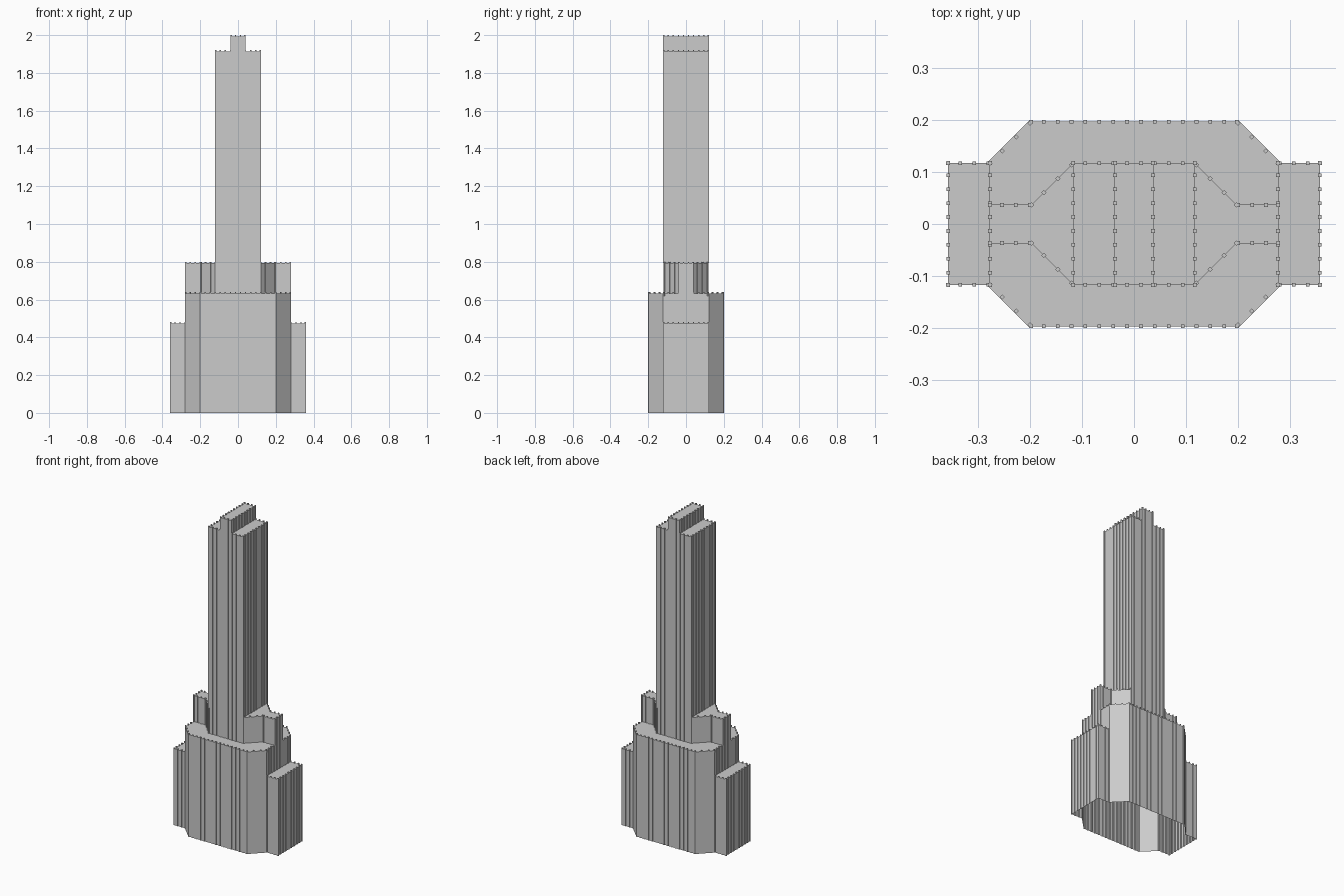
import bpy, bmesh
from mathutils import Vector

if "Cube" in bpy.data.objects:
    bpy.data.objects.remove(bpy.data.objects["Cube"])

# Wall planes sit slightly inside the 0.04 grid; ribs stand proud to the grid line
A, B, C, D, W = 0.037, 0.117, 0.197, 0.277, 0.357
STEP, DROP, HALF = 0.08 / 3, 0.007, 0.0035


def face(bm, pts):
    bm.faces.new([bm.verts.new(p) for p in pts])


def rib(bm, p, u, n, z0, z1):
    # Open-bottomed vertical pilaster that ends in a small tooth above the roof
    ring = [p + u * s * HALF + n * o
            for s, o in ((-1, -0.004), (-1, 0.003), (1, 0.003), (1, -0.004))]
    for i, q in enumerate(ring):
        r = ring[(i + 1) % 4]
        # the back side is only exposed above the roof
        zb = z1 - DROP if i == 3 else z0
        face(bm, [(q.x, q.y, zb), (r.x, r.y, zb), (r.x, r.y, z1), (q.x, q.y, z1)])
    face(bm, [(q.x, q.y, z1) for q in ring])


def ribs(bm, p, q, z0, z1):
    # Ribs follow a shared lattice along the wall's dominant axis
    p, q = Vector(p), Vector(q)
    d = q - p
    u = d.normalized()
    n = Vector((u.y, -u.x))
    ax = 0 if abs(d.x) >= abs(d.y) - 1e-6 else 1
    lo, hi = sorted((p[ax], q[ax]))
    for k in range(-16, 17):
        v = (k + 0.5) * STEP
        if lo - 0.004 < v < hi + 0.004:
            t = min(1, max(0, (v - p[ax]) / d[ax]))
            rib(bm, p + d * t, u, n, z0, z1)


def wall(bm, p, q, z0, z1, ribbed=True):
    a, b = (z0 - DROP if z0 else 0), z1 - DROP
    face(bm, [(*p, a), (*q, a), (*q, b), (*p, b)])
    if ribbed:
        ribs(bm, p, q, a, z1)


def roof(bm, pts, z):
    face(bm, [(x, y, z - DROP) for x, y in pts])


def finish(bm, name):
    # One quarter is modelled, then mirrored left-right and front-back
    me = bpy.data.meshes.new(name)
    bm.to_mesh(me)
    bm.free()
    ob = bpy.data.objects.new(name, me)
    bpy.context.collection.objects.link(ob)
    m = ob.modifiers.new("mirror", 'MIRROR')
    m.use_axis = (True, True, False)
    m.merge_threshold = 0.0001


# Main base block with chamfered corners
bm = bmesh.new()
wall(bm, (0, -C), (C, -C), 0, 0.64)
wall(bm, (0.2, -0.2), (0.28, -0.12), 0, 0.64, False)
ribs(bm, (C, -C), (D, -B), 0.62, 0.64)
wall(bm, (D, -B), (D, -A), 0.48, 0.64)
roof(bm, [(0, -C), (C, -C), (0.2, -0.2), (0.28, -0.12), (D, -B),
          (D, -A), (C, -A), (B, -B), (0, -B)], 0.64)
finish(bm, "base_block")

# Low side wings
bm = bmesh.new()
wall(bm, (D, -B), (W, -B), 0, 0.48)
wall(bm, (W, -B), (W, 0), 0, 0.48)
roof(bm, [(D, -B), (W, -B), (W, 0), (D, 0)], 0.48)
finish(bm, "side_wings")

# Tapering shoulders beside the tower
bm = bmesh.new()
wall(bm, (B, -B), (C, -A), 0.64, 0.8)
wall(bm, (C, -A), (D, -A), 0.64, 0.8)
wall(bm, (D, -A), (D, 0), 0.48, 0.8)
roof(bm, [(B, -B), (C, -A), (D, -A), (D, 0), (B, 0)], 0.8)
finish(bm, "shoulders")

# Tall tower shaft
bm = bmesh.new()
wall(bm, (A, -B), (B, -B), 0.64, 1.92)
wall(bm, (B, -B), (B, 0), 0.8, 1.92)
roof(bm, [(A, -B), (B, -B), (B, 0), (A, 0)], 1.92)
finish(bm, "tower_shaft")

# Central spine rising to the crown
bm = bmesh.new()
wall(bm, (0, -B), (A, -B), 0.64, 2.0)
wall(bm, (A, -B), (A, 0), 1.92, 2.0)
roof(bm, [(0, -B), (A, -B), (A, 0), (0, 0)], 2.0)
finish(bm, "central_spine")
